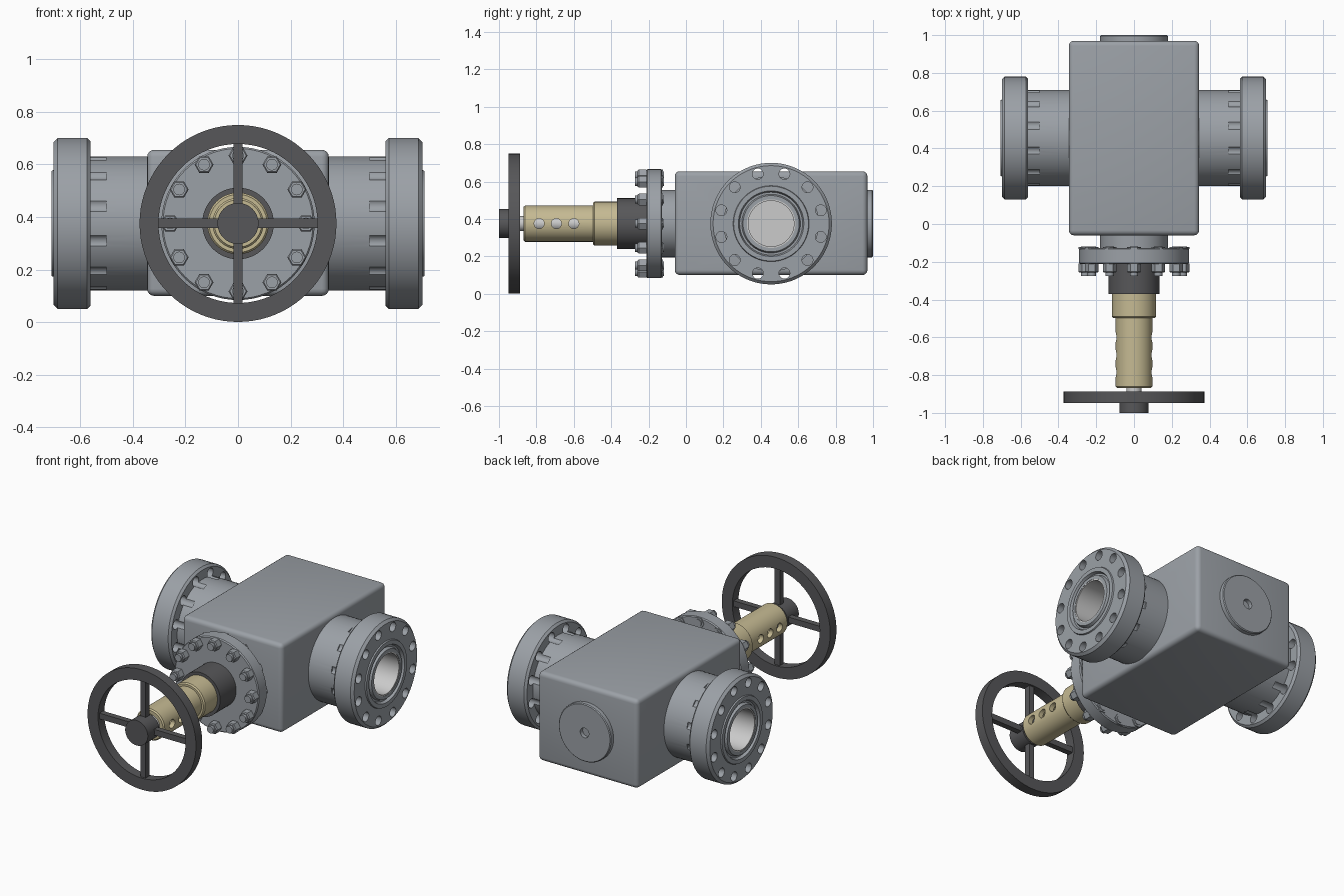
import bpy, bmesh, math
from mathutils import Vector, Matrix

if "Cube" in bpy.data.objects:
    bpy.data.objects.remove(bpy.data.objects["Cube"])

CZ, FY = 0.375, 0.455          # height of all axes, y of the pipe axis


def material(name, rgb):
    m = bpy.data.materials.new(name)
    m.diffuse_color = (*rgb, 1)
    m.use_nodes = True
    m.node_tree.nodes["Principled BSDF"].inputs["Base Color"].default_value = m.diffuse_color
    return m


STEEL = material("steel_grey", (0.33, 0.355, 0.385))
DARK = material("dark_grey", (0.095, 0.095, 0.1))
BRASS = material("brass", (0.56, 0.49, 0.29))
LIGHT = material("light_steel", (0.62, 0.62, 0.64))


def finish(name, bm, mat):
    bmesh.ops.recalc_face_normals(bm, faces=bm.faces)
    me = bpy.data.meshes.new(name)
    bm.to_mesh(me)
    bm.free()
    ob = bpy.data.objects.new(name, me)
    bpy.context.collection.objects.link(ob)
    me.materials.append(mat)
    return ob


def select(ob):
    bpy.ops.object.select_all(action='DESELECT')
    ob.select_set(True)
    bpy.context.view_layer.objects.active = ob


def lathe(name, profile, direction, mat, origins=((0, 0, CZ),), seg=64):
    """Closed (axial, radius) profile turned about an axis, repeated at each origin."""
    bm = bmesh.new()
    rot = Vector(direction).to_track_quat('Z', 'Y').to_matrix().to_4x4()
    for o in origins:
        m = Matrix.Translation(o) @ rot
        rings = []
        for a, r in profile:
            if r == 0:
                rings.append([bm.verts.new(m @ Vector((0, 0, a)))] * seg)
            else:
                rings.append([bm.verts.new(m @ Vector((r * math.cos(math.tau * i / seg),
                              r * math.sin(math.tau * i / seg), a))) for i in range(seg)])
        for k, p in enumerate(rings):
            q = rings[(k + 1) % len(rings)]
            for i in range(seg):
                j = (i + 1) % seg
                vs = list(dict.fromkeys((p[i], p[j], q[j], q[i])))
                if len(vs) > 2:
                    bm.faces.new(vs)
    return finish(name, bm, mat)


def rod(a, b, r):
    return [(a, 0), (a, r), (b, r), (b, 0)]


def box(name, size, centre, mat):
    bm = bmesh.new()
    bmesh.ops.create_cube(bm, size=1, matrix=Matrix.Translation(centre) @ Matrix.Diagonal((*size, 1)))
    return finish(name, bm, mat)


def cut(ob, cutter):
    select(ob)
    mod = ob.modifiers.new("cut", 'BOOLEAN')
    mod.operation, mod.solver, mod.object = 'DIFFERENCE', 'EXACT', cutter
    bpy.ops.object.modifier_apply(modifier=mod.name)
    bpy.data.objects.remove(cutter)


def circle(n, r, start=0.0):
    return [(r * math.cos(start + math.tau * i / n), r * math.sin(start + math.tau * i / n))
            for i in range(n)]


# Valve body with rounded edges and the flow bore
body = box("valve_body", (0.69, 1.03, 0.555), (0, 0.455, 0.3775), STEEL)
select(body)
bev = body.modifiers.new("round", 'BEVEL')
bev.width, bev.segments = 0.027, 4
bpy.ops.object.modifier_apply(modifier=bev.name)
cut(body, lathe("bore_cutter", rod(-0.5, 0.5, 0.13), (1, 0, 0), STEEL, [(0, FY, CZ)]))

# Pipe ends: neck, bolted flange, raised face with seal groove, bore lining
for s, side in ((1, "right"), (-1, "left")):
    prof = [(0.33, 0.13), (0.33, 0.255), (0.56, 0.255), (0.56, 0.312), (0.573, 0.325),
            (0.685, 0.325), (0.70, 0.31), (0.70, 0.203), (0.708, 0.2), (0.708, 0.175),
            (0.69, 0.168), (0.69, 0.157), (0.708, 0.15), (0.708, 0.13)]
    flange = lathe("pipe_flange_" + side, prof, (s, 0, 0), STEEL, [(0, FY, CZ)], 72)
    holes = [(0, FY + u, CZ + v) for u, v in circle(12, 0.275, math.radians(15))]
    cut(flange, lathe("hole_cutter", rod(0.5, 0.8, 0.029), (s, 0, 0), STEEL, holes, 24))
    lathe("bore_lining_" + side, [(0.03, 0.122), (0.03, 0.131), (0.706, 0.131), (0.706, 0.122)],
          (s, 0, 0), LIGHT, [(0, FY, CZ)])

# Closed gate inside the bore
box("gate", (0.08, 0.4, 0.36), (0, FY, CZ), LIGHT)

# Rear cover disc with a centre recess
lathe("rear_cover", [(0.96, 0), (0.96, 0.18), (0.995, 0.18), (1.0, 0.175), (1.0, 0.03),
                     (0.975, 0.03), (0.975, 0)], (0, 1, 0), STEEL)

# Bonnet neck and flange (axial distances run towards the front)
F = (0, -1, 0)
lathe("bonnet_flange", [(0.05, 0), (0.05, 0.18), (0.127, 0.18), (0.127, 0.285), (0.133, 0.291),
                        (0.206, 0.291), (0.212, 0.285), (0.212, 0)], F, STEEL)
spots = [(u, 0, CZ + v) for u, v in circle(12, 0.258)]
lathe("front_nuts", [(0.21, 0), (0.21, 0.036), (0.252, 0.036), (0.258, 0.031), (0.258, 0)],
      F, STEEL, spots, 6)
lathe("rear_nuts", rod(0.122, 0.132, 0.036), F, STEEL, spots, 6)
lathe("bonnet_studs", rod(0.118, 0.274, 0.022), F, STEEL, spots, 20)
lathe("bonnet_collar", rod(0.205, 0.37, 0.136), F, DARK)

# Brass yoke tube with cross holes
yoke = lathe("yoke_tube", [(0.365, 0.068), (0.365, 0.117), (0.49, 0.117), (0.498, 0.11),
                           (0.498, 0.097), (0.86, 0.097), (0.868, 0.09), (0.868, 0.068)], F, BRASS)
cut(yoke, lathe("yoke_cutter", rod(-0.2, 0.2, 0.027), (1, 0, 0), BRASS,
                [(0, y, CZ) for y in (-0.785, -0.693, -0.6)], 32))
lathe("stem", rod(0.36, 0.92, 0.04), F, LIGHT)

# Handwheel: rim, hub and four spokes
lathe("handwheel_rim", [(0.887, 0.302), (0.887, 0.374), (0.948, 0.374), (0.948, 0.302)], F, DARK, seg=80)
lathe("handwheel_hub", rod(0.887, 1.0, 0.078), F, DARK)
box("handwheel_spoke_level", (0.63, 0.036, 0.036), (0, -0.917, CZ), DARK)
box("handwheel_spoke_upright", (0.036, 0.036, 0.63), (0, -0.917, CZ), DARK)

# Smooth shading with crisp edges
for ob in list(bpy.context.scene.objects):
    select(ob)
    bpy.ops.object.shade_smooth_by_angle(angle=math.radians(30))
